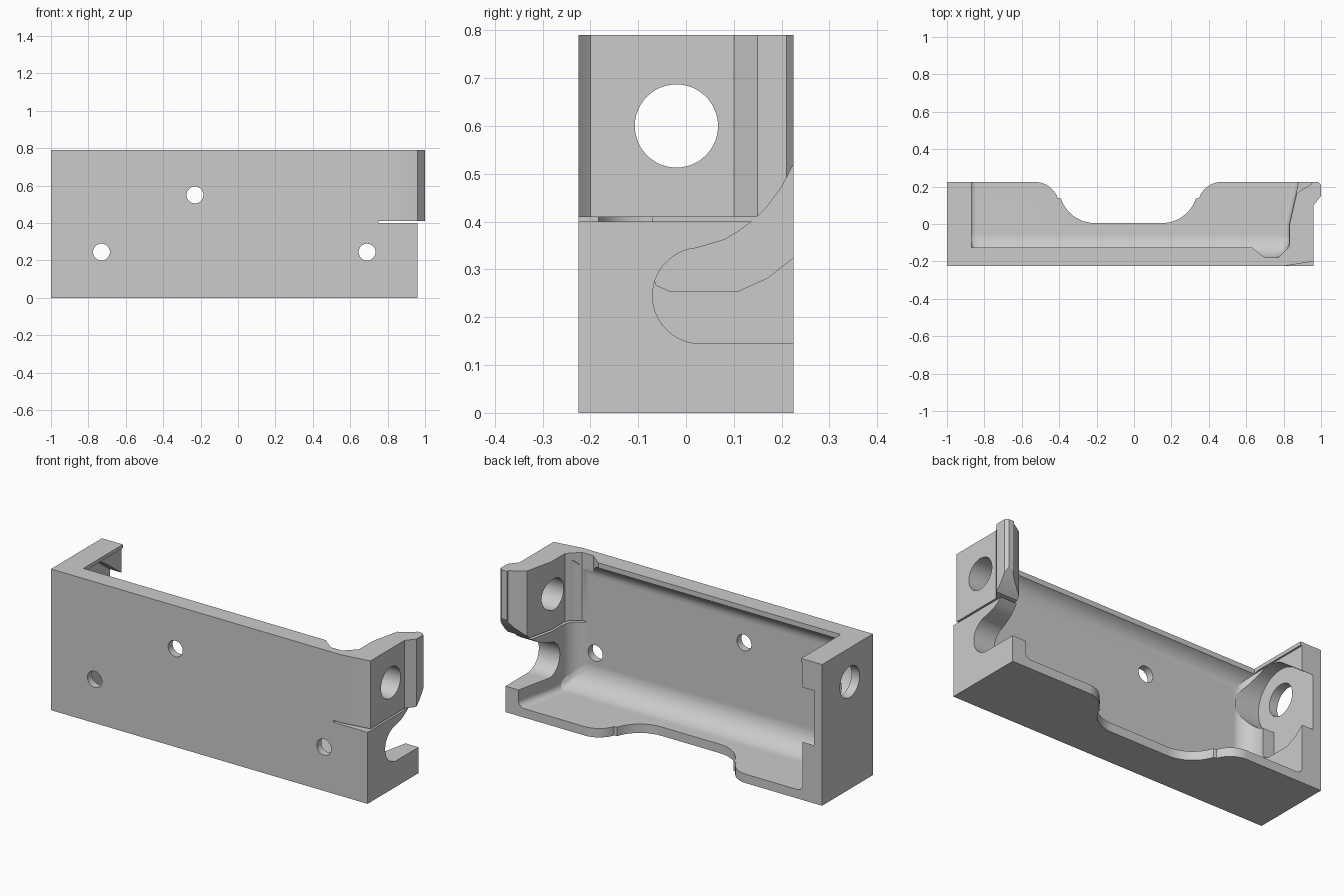
import bpy, bmesh
from math import radians, cos, sin

old = bpy.data.objects.get("Cube")
if old:
    bpy.data.objects.remove(old, do_unlink=True)

grey = bpy.data.materials.new("light_grey")
grey.use_nodes = True
grey.diffuse_color = (0.6, 0.6, 0.6, 1)
grey.node_tree.nodes["Principled BSDF"].inputs["Base Color"].default_value = grey.diffuse_color


def prism(name, outline, lo, hi, axis="z", weigh=None):
    """Extrude a 2D outline along an axis; weigh(edge) gives a bevel width."""
    place = {"x": lambda a, b, h: (h, a, b),
             "y": lambda a, b, h: (a, h, b),
             "z": lambda a, b, h: (a, b, h)}[axis]
    bm = bmesh.new()
    rings = [[bm.verts.new(place(a, b, h)) for a, b in outline] for h in (lo, hi)]
    bm.faces.new(rings[0])
    bm.faces.new(rings[1])
    n = len(outline)
    for i in range(n):
        j = (i + 1) % n
        bm.faces.new((rings[0][i], rings[0][j], rings[1][j], rings[1][i]))
    bmesh.ops.recalc_face_normals(bm, faces=bm.faces)
    if weigh:
        layer = bm.edges.layers.float.new("bevel_weight_edge")
        for e in bm.edges:
            e[layer] = weigh(e)
    mesh = bpy.data.meshes.new(name)
    bm.to_mesh(mesh)
    bm.free()
    obj = bpy.data.objects.new(name, mesh)
    bpy.context.collection.objects.link(obj)
    return obj


def rect(a0, b0, a1, b1):
    return [(a0, b0), (a1, b0), (a1, b1), (a0, b1)]


def arc(a, b, r, start, end, n):
    angles = [radians(start + (end - start) * i / n) for i in range(n + 1)]
    return [(a + r * cos(t), b + r * sin(t)) for t in angles]


def circle(a, b, r, n=48):
    return arc(a, b, r, 0, 360, n)[:-1]


# Body block with the bulged tip of the clamp arm
body = prism("bracket_body", [
    (-1, -0.225), (0.96, -0.225), (0.96, 0.1), (1, 0.15),
    (1, 0.21), (0.985, 0.225), (-1, 0.225)], 0, 0.79)
body.data.materials.append(grey)


# Rounded cavity, open at the back
def cavity_width(e):
    u, v = (p.co for p in e.verts)
    if max(u.y, v.y) < -0.1:
        return 0.13 if max(u.z, v.z) < 0.1 else 0.1
    if max(u.z, v.z) < 0.1 and abs(u.y - v.y) > 0.1:
        return 0.035
    return 0


cavity = prism("cavity_cutter", [
    (-0.88, 0.5), (-0.88, -0.185), (0.83, -0.185), (0.83, 0), (0.94, 0.5)],
    0.05, 0.77, weigh=cavity_width)
bevel = cavity.modifiers.new("fillets", "BEVEL")
bevel.limit_method = "WEIGHT"
bevel.offset_type = "OFFSET"
bevel.width = 1
bevel.segments = 10
bevel.use_clamp_overlap = False

# Opening in the top, leaving a lip along the front wall
top_opening = prism("top_opening_cutter", [
    (-0.87, 0.5), (-0.87, -0.125), (0.63, -0.125), (0.7, -0.18), (0.77, -0.18),
    (0.832, -0.12), (0.832, 0), (0.87, 0.165), (0.95, 0.215), (0.97, 0.5)],
    0.405, 1)

# Trim under the arm tip, and the tapered front of the arm
tip_trim = prism("tip_trim_cutter", rect(0.96, -0.5, 1.3, 0.5), -0.2, 0.405)
front_taper = prism("front_taper_cutter", [
    (0.8, -0.225), (1.12, -0.175), (1.12, -0.5), (0.8, -0.5)], 0.405, 1)

# Thin slot that frees the arm
slot = prism("slot_cutter", rect(0.75, 0.4, 1.3, 0.41), -0.5, 0.5, "y")

# Hooked notch in the right wall
notch = prism("notch_cutter", arc(0.03, 0.245, 0.1, 270, 95, 20) + [
    (0.08, 0.362), (0.11, 0.38), (0.14, 0.402), (0.17, 0.432),
    (0.2, 0.472), (0.225, 0.52), (0.3, 0.72), (0.3, 0.145)], 0.72, 1.3, "x")

# Pocket on the inside of the left wall
pocket = prism("pocket_cutter", arc(-0.02, 0.6, 0.17, 50, 253, 32) + [
    (-0.07, 0.285), (-0.062, 0.267), (-0.035, 0.255), (0.11, 0.255),
    (0.17, 0.282), (0.225, 0.325), (0.3, 0.39), (0.3, 0.575)], -0.95, -0.8, "x")

# Scooped rear edge of the floor
left_scoop = (arc(-0.53, 0.095, 0.13, 90, 20, 10)
              + arc(-0.21, 0.195, 0.19, 198, 270, 10))
right_scoop = (arc(0.15, 0.195, 0.19, 270, 342, 10)
               + arc(0.47, 0.095, 0.13, 160, 90, 10))
scoop = prism("floor_scoop_cutter",
              [(-0.53, 0.4)] + left_scoop + right_scoop + [(0.47, 0.4)], -0.2, 0.3)

# Cross bore and three screw holes
bore = prism("bore_cutter", circle(-0.02, 0.6, 0.087), -1.3, 1.3, "x")
screws = [prism("screw_hole_cutter", circle(x, z, 0.045, 32), -0.5, 0, "y")
          for x, z in ((-0.73, 0.245), (-0.23, 0.55), (0.69, 0.245))]

# Cut everything out, then bake the result
cutters = [cavity, top_opening, tip_trim, front_taper, notch, slot,
           pocket, scoop, bore] + screws
for c in cutters:
    c.hide_render = True
    cut = body.modifiers.new(c.name, "BOOLEAN")
    cut.operation = "DIFFERENCE"
    cut.solver = "EXACT"
    cut.object = c

bpy.context.view_layer.update()
result = bpy.data.meshes.new_from_object(
    body.evaluated_get(bpy.context.evaluated_depsgraph_get()))
body.modifiers.clear()
body.data = result
for c in cutters:
    bpy.data.objects.remove(c, do_unlink=True)
body.data.materials.clear()
body.data.materials.append(grey)
for face in body.data.polygons:
    face.material_index = 0

# Smooth fillets with crisp edges
bpy.ops.object.select_all(action="DESELECT")
body.select_set(True)
bpy.context.view_layer.objects.active = body
bpy.ops.object.shade_smooth_by_angle(angle=radians(20))
weighted = body.modifiers.new("weighted_normals", "WEIGHTED_NORMAL")
weighted.keep_sharp = True
